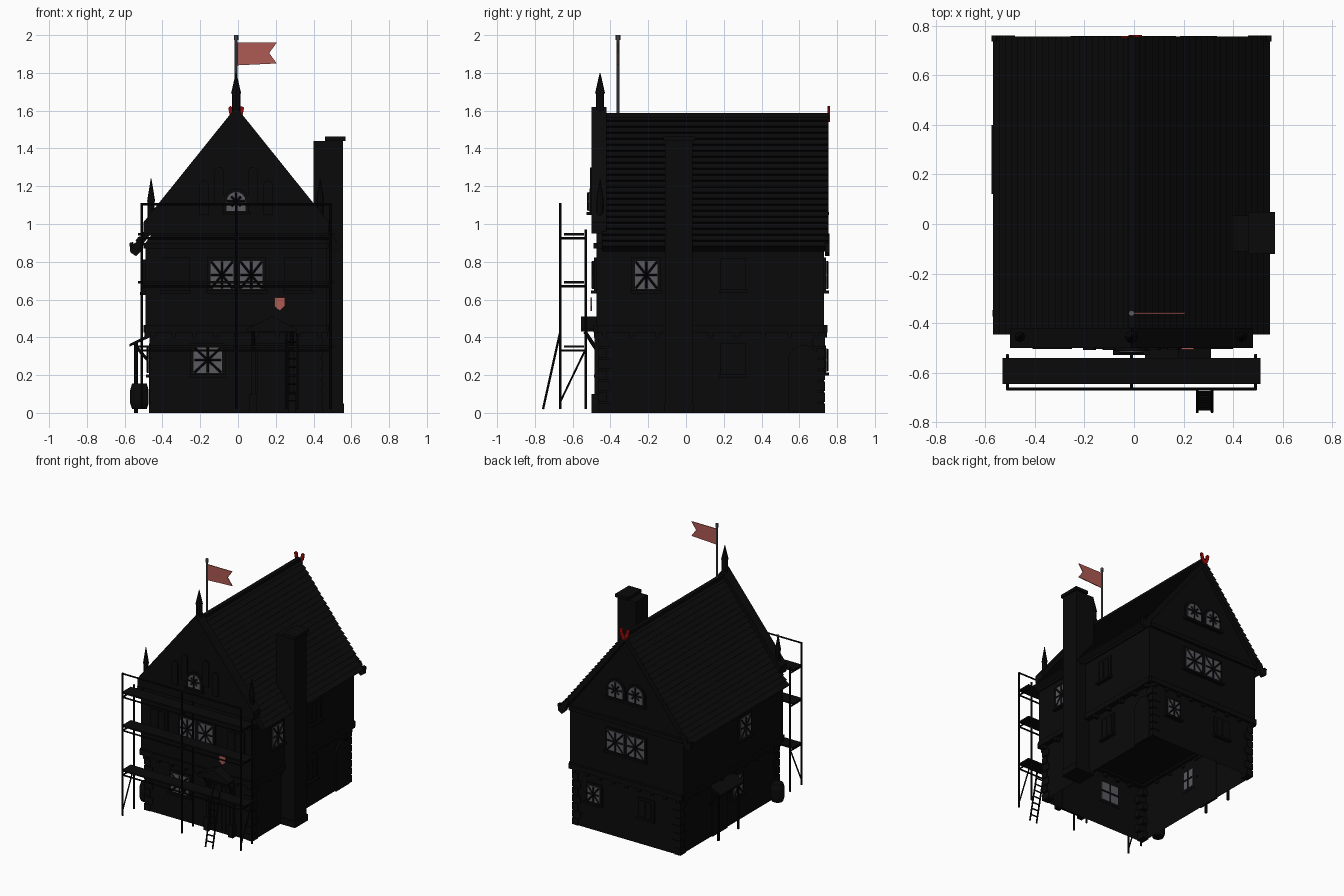
import bpy, bmesh
from math import pi, sin, cos
from mathutils import Matrix, Vector

if "Cube" in bpy.data.objects:
    bpy.data.objects.remove(bpy.data.objects["Cube"])


def material(name, r, g, b):
    m = bpy.data.materials.new(name)
    m.use_nodes = True
    m.diffuse_color = (r, g, b, 1)
    m.node_tree.nodes["Principled BSDF"].inputs["Base Color"].default_value = (r, g, b, 1)
    return m


BLACK = material("soot black", .003, .003, .003)
GREY = material("glass and metal grey", .1, .1, .115)
FLAG = material("faded red", .42, .1, .085)
RED = material("deep red", .3, .003, .003)

# Local wall frames: x runs along the wall, -y points outwards
SIDE = {s: Matrix.Rotation(a, 4, 'Z') for s, a in
        (("front", 0), ("right", pi / 2), ("back", pi), ("left", -pi / 2))}
FRONT = SIDE["front"]
AXIS = -.01  # centre line of the house


def finish(name, bm, mat, M=FRONT):
    bmesh.ops.recalc_face_normals(bm, faces=bm.faces)
    bm.transform(M)
    me = bpy.data.meshes.new(name)
    bm.to_mesh(me)
    bm.free()
    me.materials.append(mat)
    ob = bpy.data.objects.new(name, me)
    bpy.context.collection.objects.link(ob)
    return ob


def prism(name, pts, y0, y1, mat=BLACK, M=FRONT, open_bottom=False):
    """Extrude an x-z outline from y0 to y1."""
    bm = bmesh.new()
    f = bm.faces.new([bm.verts.new((x, y0, z)) for x, z in pts])
    new = bmesh.ops.extrude_face_region(bm, geom=[f], use_keep_orig=True)["geom"]
    bmesh.ops.translate(bm, vec=(0, y1 - y0, 0),
                        verts=[v for v in new if isinstance(v, bmesh.types.BMVert)])
    if open_bottom:
        low = min(v.co.z for v in bm.verts) + .001
        bmesh.ops.delete(bm, context='FACES_ONLY',
                         geom=[f for f in bm.faces if all(v.co.z < low for v in f.verts)])
    return finish(name, bm, mat, M)


def box(name, x0, x1, y0, y1, z0, z1, mat=BLACK, M=FRONT, open_bottom=False):
    return prism(name, [(x0, z0), (x1, z0), (x1, z1), (x0, z1)], y0, y1, mat, M, open_bottom)


def rod(name, a, b, r, mat=BLACK, r2=None, sides=8, M=FRONT):
    a, b = Vector(a), Vector(b)
    bm = bmesh.new()
    bmesh.ops.create_cone(bm, cap_ends=True, segments=sides, radius1=r,
                          radius2=r if r2 is None else r2, depth=(b - a).length)
    bm.transform(Matrix.Translation((a + b) / 2) @ (b - a).to_track_quat('Z', 'Y').to_matrix().to_4x4())
    return finish(name, bm, mat, M)


def outline(u, z, w, h, arched):
    """Window outline, square or round headed."""
    if not arched:
        return [(u - w, z - h), (u + w, z - h), (u + w, z + h), (u - w, z + h)]
    return [(u - w, z - h), (u + w, z - h)] + \
        [(u + w * cos(t * pi / 8), z + h - w + w * sin(t * pi / 8)) for t in range(9)]


def window(side, u, z, d, w=.06, h=.075, arched=False, lit=True, inside=False):
    M = SIDE[side]
    prism(side + "_window_frame", outline(u, z, w + .018, h + .018, arched), -d - .012, -d + .002, BLACK, M)
    box(side + "_window_sill", u - w - .025, u + w + .025, -d - .028, -d, z - h - .022, z - h - .006, BLACK, M)
    y = -d - .018
    if not lit:
        for s in (-1, 1):
            box(side + "_shutter", u + s * w / 2 - w / 2 + .003, u + s * w / 2 + w / 2 - .003,
                y, -d, z - h, z + h, BLACK, M)
        return
    prism(side + "_window_pane", outline(u, z, w, h, arched), -d - .016, -d - .011, GREY, M)
    for x, k in ((w, 0), (0, h), (w, h), (w, -h)):
        lo = .5 if arched and x and k else .95
        rod(side + "_glazing_bar", (u - x * lo, y, z - k * lo), (u + x * lo, y, z + k * lo), .006, BLACK, None, 4, M)
    if inside:
        prism(side + "_inner_pane", outline(u, z, w, h, arched), -d + .003, -d + .008, GREY, M)
        box(side + "_inner_bar", u - .006, u + .006, -d + .004, -d + .012, z - h, z + h, BLACK, M)
        box(side + "_inner_bar", u - w, u + w, -d + .004, -d + .012, z - .006, z + .006, BLACK, M)


# House walls, open underneath
box("ground_walls", -.46, .44, -.46, .73, 0, .44, open_bottom=True)
prism("upper_walls", [(-.49, .44), (.47, .44), (.47, .9), (AXIS, 1.52), (-.49, .9)], -.475, .73, open_bottom=True)

# Jetty beams and plinth round the house
for side, d, u0, u1 in (("front", .47, -.49, .47), ("right", .46, -.47, .73),
                        ("back", .73, -.47, .49), ("left", .48, -.73, .47)):
    M = SIDE[side]
    box(side + "_jetty_beam", u0, u1, -d - .02, -d + .045, .425, .465, BLACK, M)
    box(side + "_upper_band", u0, u1, -d - .02, -d + .01, .87, .9, BLACK, M)
    for i in range(9):
        u = u0 + .04 + (u1 - u0 - .08) * i / 8
        box(side + "_joist_end", u - .012, u + .012, -d - .016, -d + .03, .4, .425, BLACK, M)

# Alternating corner stones on the ground floor
for x in (-.46, .44):
    for y in (-.46, .73):
        for i in range(7):
            k = .035 + .02 * (i % 2)
            box("corner_stone", x - k * (x > 0) - .008, x + k * (x < 0) + .008,
                y - (.09 - k) * (y > 0) - .006, y + (.09 - k) * (y < 0) + .006, i * .058, i * .058 + .05)

# Front gable parapet with pinnacles
prism("gable_parapet", [(-.5, .95), (.48, .95), (.48, 1.01), (AXIS, 1.62), (-.5, 1.01)], -.5, -.42)
for x, z, top, r in ((-.46, .97, 1.24, .018), (.435, .97, 1.24, .018), (AXIS, 1.56, 1.8, .022)):
    mid = z + (top - z) * .55
    rod("pinnacle_shaft", (x, -.455, z), (x, -.455, mid), r, BLACK)
    rod("pinnacle_spire", (x, -.455, mid), (x, -.455, top), r * 1.2, BLACK, .002)
for s in (-1, 1):
    for u, z, h in ((.09, 1.2, .1), (.17, 1.14, .09)):
        prism("blind_lancet", outline(AXIS + s * u, z, .026, h, True), -.508, -.495)

# Roof slopes with stepped tile courses
N = 22
for s, side in ((1, "left"), (-1, "right")):
    def slope(t, lift=0):
        return (AXIS + s * (.55 * t + lift * .7), 1.575 - .7 * t + lift * .6)
    top = [p for i in range(N) for p in (slope(i / N), slope((i + 1) / N, .013))]
    prism(side + "_roof", top + [slope(1, -.035), slope(0, -.035)], -.445, .755)
    # Upturned hook at the end of the bargeboard
    prism(side + "_eaves_hook", [(AXIS + s * x, z) for x, z in
          ((.47, .95), (.5, .86), (.53, .83), (.56, .85), (.565, .9), (.545, .905), (.54, .88), (.52, .93))],
          .735, .76)
box("ridge_cap", AXIS - .015, AXIS + .015, -.445, .755, 1.56, 1.587)

# Red crossed ridge ornament
for s in (-1, 1):
    prism("ridge_ornament", [(AXIS + s * x, z) for x, z in
          ((-.012, 1.545), (.012, 1.54), (.034, 1.575), (.042, 1.615), (.03, 1.625), (.014, 1.615), (.012, 1.59))],
          .752 + .002 * s, .76 + .002 * s, RED)

# Chimney
box("chimney_stack", .4, .555, -.11, .035, 0, 1.44)
box("chimney_foot", .4, .562, -.115, .04, 0, .05)
box("chimney_cap", .46, .568, -.12, .048, 1.44, 1.463)

# Flag and pole
rod("flag_pole", (AXIS, -.36, 1.56), (AXIS, -.36, 1.98), .008, GREY)
rod("pole_knob", (AXIS, -.36, 1.975), (AXIS, -.36, 2), .012, GREY)
prism("flag", [(-.005, 1.84), (.205, 1.85), (.165, 1.905), (.205, 1.96), (-.005, 1.96)], -.363, -.357, FLAG)

# Windows
window("front", -.16, .28, .46, .075, .07, inside=True)
for u in (-.085, .07):
    window("front", u, .73, .475)
window("front", AXIS, 1.12, .5, .05, .05, True)
window("right", -.21, .73, .47)
window("left", 0, .72, .49)
window("left", -.05, .28, .46, .05, .07, inside=True)
window("back", -.26, .28, .73, .05, .06)
window("back", .18, .28, .73, .05, .06, lit=False)
for s in (-1, 1):
    window("back", s * .085 - AXIS, .73, .73, .07)
    window("back", s * .085 - AXIS, 1.13, .73, .06, .06, True)
for z, d in ((.28, .44), (.73, .47)):
    window("right", .25, z, d, .05, .07, lit=False)
for u in (-.33, .32):
    window("front", u, .73, .475, .055, .075, lit=False)
prism("right_arched_door", outline(.62, .18, .08, .18, True), -.452, -.44, BLACK, SIDE["right"])

# Front door, gabled porch and red shield
box("front_door", .1, .27, -.472, -.455, 0, .37)
for x in (.08, .285):
    box("porch_post", x - .02, x + .02, -.5, -.46, 0, .1)
    box("door_jamb", x - .012, x + .012, -.485, -.46, .1, .42)
    rod("porch_bracket", (x, -.47, .33), (x, -.535, .43), .01, sides=4)
for i in range(5):
    box("door_plank", .105 + i * .033, .13 + i * .033, -.477, -.47, .02, .36)
prism("porch_roof", [(.045, .43), (.31, .43), (.31, .445), (.18, .51), (.045, .445)], -.555, -.46)
prism("shield", [(.192, .612), (.192, .565), (.22, .54), (.248, .565), (.248, .612)], -.506, -.498, FLAG)

# Side door with lean-to canopy
box("side_door", -.35, -.17, -.47, -.455, 0, .34, BLACK, SIDE["left"])
prism("side_canopy", [(-.575, .35), (-.455, .405), (-.455, .425), (-.575, .365)], .12, .4)
for y in (.14, .38):
    rod("canopy_post", (-.54, y, 0), (-.54, y, .37), .01)
    rod("canopy_brace", (-.46, y, .26), (-.54, y, .35), .008)

# Barrel
for z0, z1, r0, r1 in ((.02, .05, .04, .05), (.05, .12, .05, .05), (.12, .155, .05, .04)):
    rod("barrel", (-.522, -.36, z0), (-.522, -.36, z1), r0, BLACK, r1, 14)

# Scaffolding
XS = (-.51, AXIS, .49)
for x in XS:
    rod("outer_scaffold_pole", (x, -.665, .02), (x, -.665, 1.11), .007)
    rod("inner_scaffold_pole", (x, -.53, .02), (x, -.53, .97), .007)
    for z in (.33, .67, .925):
        rod("scaffold_crossbar", (x, -.665, z), (x, -.53, z), .006)
for z in (.345, .685, .94):
    box("scaffold_planks", -.53, .51, -.645, -.54, z, z + .012)
    rod("scaffold_ledger", (-.51, -.665, z - .015), (.49, -.665, z - .015), .006)
rod("scaffold_handrail", (-.51, -.665, 1.105), (.49, -.665, 1.105), .006)
for x in XS[::2]:
    rod("scaffold_brace", (x, -.53, .34), (x, -.665, .06), .005)

# Ladder
for x in (.255, .315):
    rod("ladder_rail", (x, -.757, .02), (x, -.668, .42), .006)
for i in range(1, 9):
    t = i / 9
    rod("ladder_rung", (.255, -.757 + .089 * t, .02 + .4 * t), (.315, -.757 + .089 * t, .02 + .4 * t), .005)
